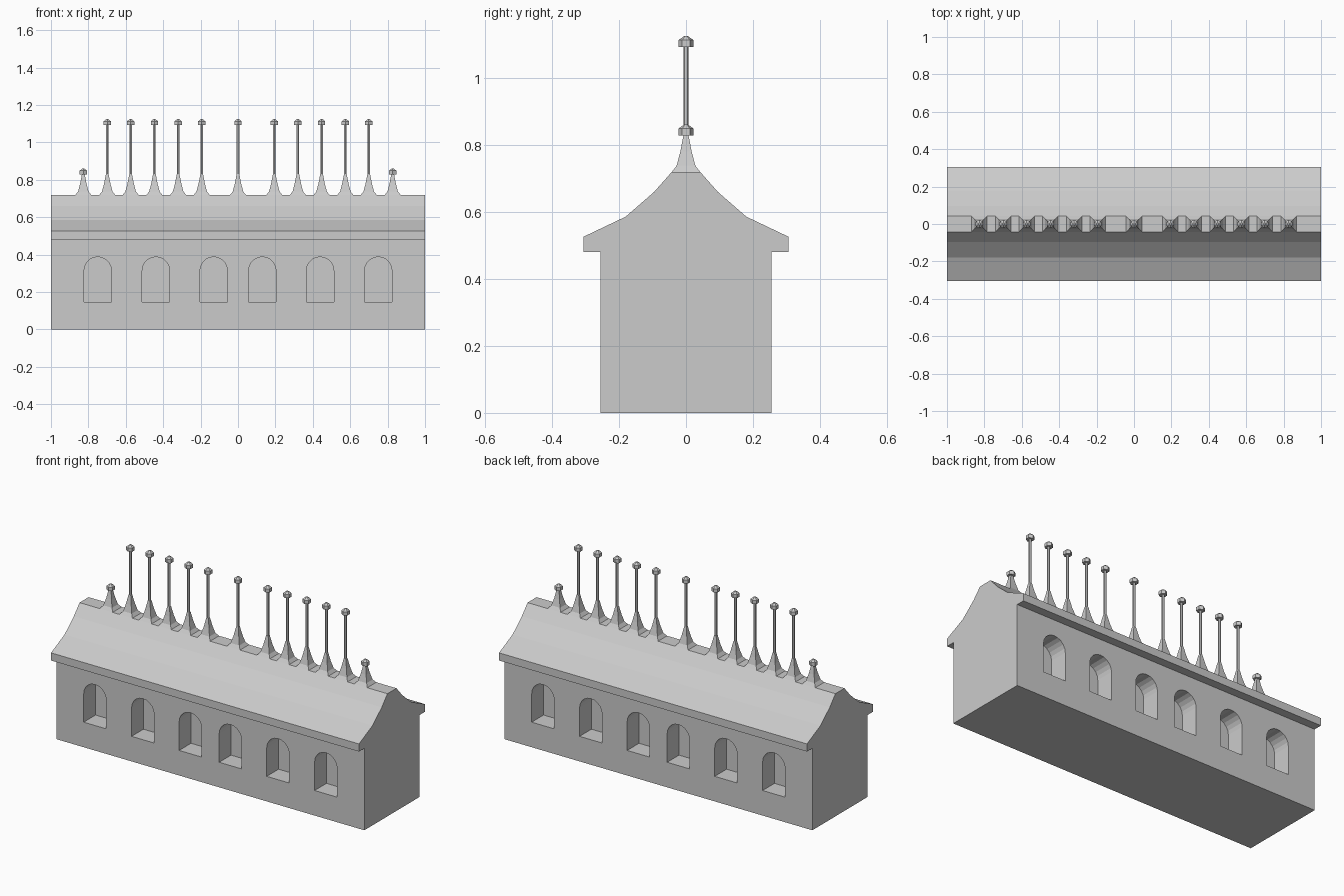
import bpy, bmesh, math

cube = bpy.data.objects.get("Cube")
if cube:
    bpy.data.objects.remove(cube, do_unlink=True)

GREY = (0.6, 0.6, 0.6, 1)
stone = bpy.data.materials.new("stone grey")
stone.diffuse_color = GREY
stone.use_nodes = True
for node in stone.node_tree.nodes:
    if node.type == 'BSDF_PRINCIPLED':
        node.inputs["Base Color"].default_value = GREY


def finish(bm, name):
    """Turn a bmesh into a grey mesh datablock."""
    bmesh.ops.recalc_face_normals(bm, faces=bm.faces[:])
    me = bpy.data.meshes.new(name)
    bm.to_mesh(me)
    bm.free()
    me.materials.append(stone)
    return me


def place(me, name, loc=(0, 0, 0)):
    ob = bpy.data.objects.new(name, me)
    ob.location = loc
    bpy.context.collection.objects.link(ob)
    return ob


def extrude(bm, points, offset):
    """Close the outline into a face and extrude it into a prism."""
    face = bm.faces.new([bm.verts.new(p) for p in points])
    out = bmesh.ops.extrude_face_region(bm, geom=[face])
    verts = [v for v in out["geom"] if isinstance(v, bmesh.types.BMVert)]
    bmesh.ops.translate(bm, verts=verts, vec=offset)


def lathe(name, profile, sides, turn):
    """Loft regular rings of (radius, z) into a closed solid."""
    bm = bmesh.new()
    rings = []
    for r, z in profile:
        angles = [turn + 2 * math.pi * i / sides for i in range(sides)]
        rings.append([bm.verts.new((r * math.cos(a), r * math.sin(a), z)) for a in angles])
    for low, high in zip(rings, rings[1:]):
        for i in range(sides):
            j = (i + 1) % sides
            bm.faces.new((low[i], low[j], high[j], high[i]))
    bm.faces.new(rings[0][::-1])
    bm.faces.new(rings[-1])
    return finish(bm, name)


# Long walls block
WALL_Y, EAVE_Z = 0.256, 0.481
bm = bmesh.new()
extrude(bm, [(-1, -WALL_Y, 0), (-1, WALL_Y, 0), (-1, WALL_Y, EAVE_Z), (-1, -WALL_Y, EAVE_Z)], (2, 0, 0))
walls = place(finish(bm, "walls"), "walls")

# Arched niches cut into front and back
HALF_W, SILL, SPRING, DEPTH, ARCH = 0.073, 0.147, 0.315, 0.11, 10
arch = [(HALF_W * math.cos(math.pi * i / ARCH), SPRING + HALF_W * math.sin(math.pi * i / ARCH))
        for i in range(ARCH + 1)]
outline = [(-HALF_W, SILL), (HALF_W, SILL)] + arch
bm = bmesh.new()
for x in (-0.75, -0.439, -0.13, 0.13, 0.439, 0.75):
    for side in (-1, 1):
        extrude(bm, [(x + u, side * (WALL_Y + 0.05), z) for u, z in outline],
                (0, -side * (DEPTH + 0.05), 0))
cutter = place(finish(bm, "window_cutter"), "window_cutter")
cutter.hide_render = True
mod = walls.modifiers.new("windows", 'BOOLEAN')
mod.operation, mod.solver, mod.object = 'DIFFERENCE', 'EXACT', cutter
bpy.context.view_layer.objects.active = walls
bpy.ops.object.modifier_apply(modifier=mod.name)
bpy.data.objects.remove(cutter, do_unlink=True)

# Concave roof with overhanging eaves and flat ridge
half = [(0.306, EAVE_Z), (0.306, 0.526), (0.18, 0.586), (0.095, 0.66), (0.042, 0.72)]
section = half + [(-y, z) for y, z in reversed(half)]
bm = bmesh.new()
extrude(bm, [(-1, y, z) for y, z in section], (2, 0, 0))
place(finish(bm, "roof"), "roof")

# Shared meshes for the ridge ornaments
RIDGE = 0.72
R2 = math.sqrt(2)
spire_mesh = lathe("spire", [(0.042 * R2, 0), (0.028 * R2, 0.018), (0.017 * R2, 0.06), (0.007 * R2, 0.112)],
                   4, math.pi / 4)
pole_mesh = lathe("pole", [(0.008, 0.09), (0.008, 0.375)], 6, math.pi / 2)
cap_mesh = lathe("cap", [(0.0224, 0), (0.0224, 0.021), (0.006, 0.033)], 6, math.pi / 2)

# Spires along the ridge: plain knobs at the ends, tall poles between
spots = [0.827, 0.699, 0.574, 0.447, 0.32, 0.194]
for n, x in enumerate([-s for s in spots] + [0] + spots[::-1], 1):
    tall = abs(x) < 0.8
    place(spire_mesh, f"spire_{n}", (x, 0, RIDGE))
    if tall:
        place(pole_mesh, f"pole_{n}", (x, 0, RIDGE))
    place(cap_mesh, f"cap_{n}", (x, 0, 1.092 if tall else 0.828))
